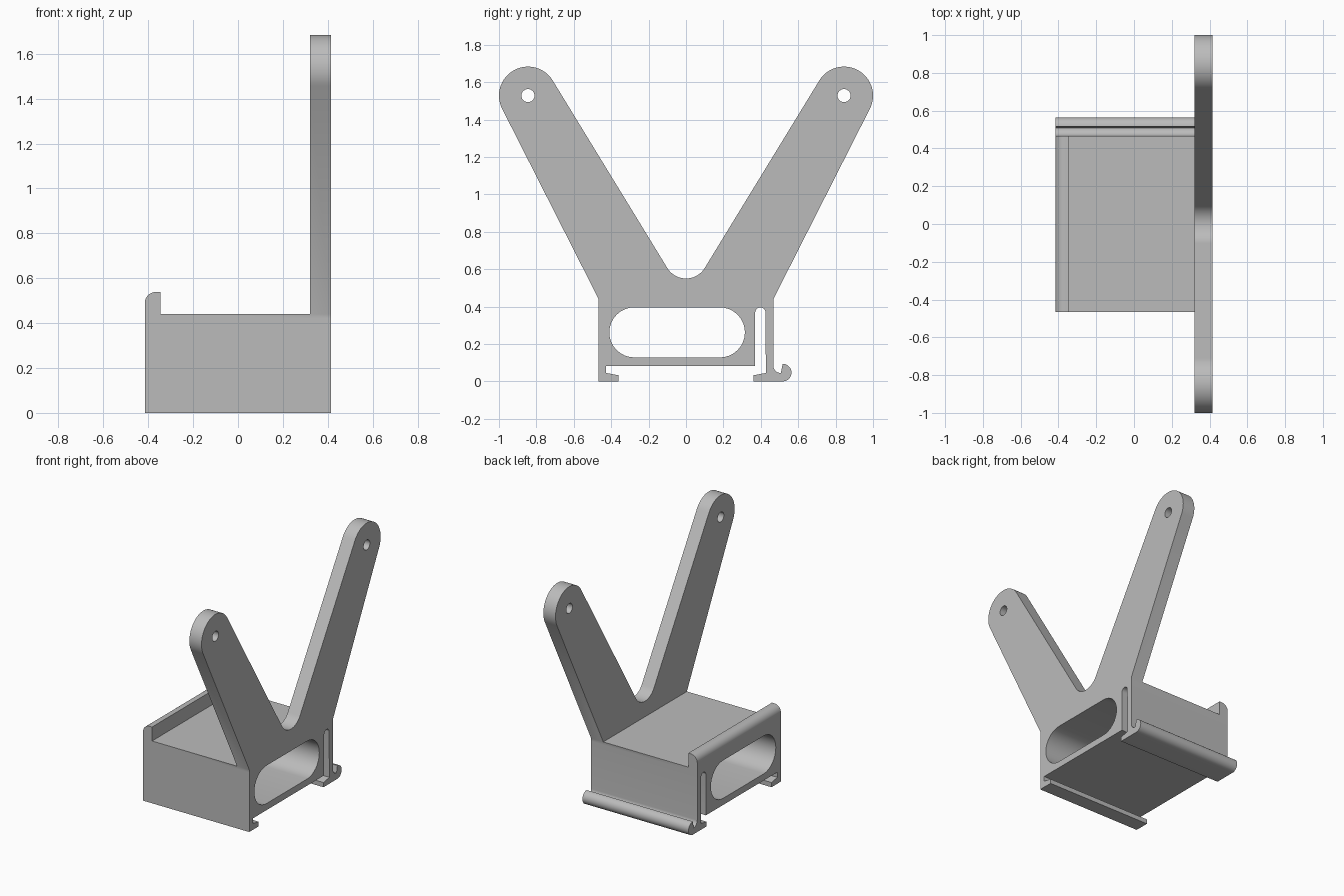
import bpy, bmesh
from math import cos, sin, radians
from mathutils import Matrix

cube = bpy.data.objects.get("Cube")
if cube:
    bpy.data.objects.remove(cube, do_unlink=True)

grey = bpy.data.materials.new("light grey")
grey.use_nodes = True
colour = (0.5, 0.5, 0.5, 1)
grey.diffuse_color = colour
grey.node_tree.nodes["Principled BSDF"].inputs["Base Color"].default_value = colour


def arc(cx, cy, r, start, end, steps=16):
    """Points along an arc, angles in degrees."""
    angles = [radians(start + (end - start) * i / steps) for i in range(steps + 1)]
    return [(cx + r * cos(a), cy + r * sin(a)) for a in angles]


def mirrored(points):
    return [(-a, b) for a, b in reversed(points)]


def extrude(name, loops, depth, matrix):
    """Fill an outline with its holes and extrude it along local z."""
    bm = bmesh.new()
    for loop in loops:
        verts = [bm.verts.new((a, b, 0)) for a, b in loop]
        for i, v in enumerate(verts):
            bm.edges.new((verts[i - 1], v))
    bmesh.ops.triangle_fill(bm, edges=bm.edges[:], use_beauty=True, normal=(0, 0, 1))
    result = bmesh.ops.extrude_face_region(bm, geom=bm.faces[:])
    top = [g for g in result["geom"] if isinstance(g, bmesh.types.BMVert)]
    bmesh.ops.translate(bm, verts=top, vec=(0, 0, depth))
    bmesh.ops.transform(bm, matrix=matrix, verts=bm.verts[:])
    bmesh.ops.recalc_face_normals(bm, faces=bm.faces[:])
    mesh = bpy.data.meshes.new(name)
    bm.to_mesh(mesh)
    bm.free()
    mesh.materials.append(grey)
    obj = bpy.data.objects.new(name, mesh)
    bpy.context.collection.objects.link(obj)
    return obj


def along_x(x):
    """Profile drawn in (y, z), extruded towards +x."""
    return Matrix(((0, 0, 1, x), (1, 0, 0, 0), (0, 1, 0, 0), (0, 0, 0, 1)))


SIDE, TOP, EMBED = 0.467, 0.44, 0.42
X0, X1, PLATE = -0.415, 0.415, 0.32

# Clip base: rail lips, spring slot and release hook in one profile
base_outline = (
    [(-SIDE, 0), (-0.362, 0), (-0.362, 0.033), (-0.427, 0.045), (-0.427, 0.081), (0.37, 0.081)]
    + arc(0.3975, 0.368, 0.0275, 180, 0)
    + [(0.427, 0.045), (0.362, 0.033), (0.362, 0)]
    + arc(0.517, 0.047, 0.047, -90, 90)
    + arc(SIDE + 0.04, 0.085, 0.04, 270, 180, 8)
    + [(SIDE, TOP), (-SIDE, TOP)]
)
window = arc(0.181, 0.262, 0.134, -90, 90) + arc(-0.276, 0.262, 0.134, 90, 270)
bracket = extrude("clip_bracket", [base_outline, window], X1 - X0, along_x(X0))

# V-shaped arm plate with rounded, drilled ends
EYE_Y, EYE_Z = 0.845, 1.528
right_side = [(SIDE, EMBED), (SIDE, TOP)] + arc(EYE_Y, EYE_Z, 0.155, -26.8, 148.8, 32)
valley = arc(0, 0.667, 0.117, -31.2, -148.8, 20)
arm_outline = right_side + valley + mirrored(right_side)
holes = [arc(s * EYE_Y, EYE_Z, 0.035, 0, 345, 23) for s in (1, -1)]
arms = extrude("arm_plate", [arm_outline] + holes, X1 - PLATE, along_x(PLATE))

# Stop lip with a rounded outer edge, drawn in (x, z)
lip_outline = [(X0, EMBED), (-0.345, EMBED), (-0.345, 0.539)] + arc(X0 + 0.05, 0.489, 0.05, 90, 180, 12)
across = Matrix(((1, 0, 0, 0), (0, 0, 1, -SIDE), (0, 1, 0, 0), (0, 0, 0, 1)))
lip = extrude("stop_lip", [lip_outline], 2 * SIDE, across)

# Join everything into one solid
bpy.ops.object.select_all(action="DESELECT")
bpy.context.view_layer.objects.active = bracket
bracket.select_set(True)
for part in (arms, lip):
    mod = bracket.modifiers.new("join", "BOOLEAN")
    mod.operation, mod.solver, mod.object = "UNION", "EXACT", part
    bpy.ops.object.modifier_apply(modifier=mod.name)
    bpy.data.objects.remove(part, do_unlink=True)
bpy.ops.object.shade_smooth_by_angle(angle=radians(30))
